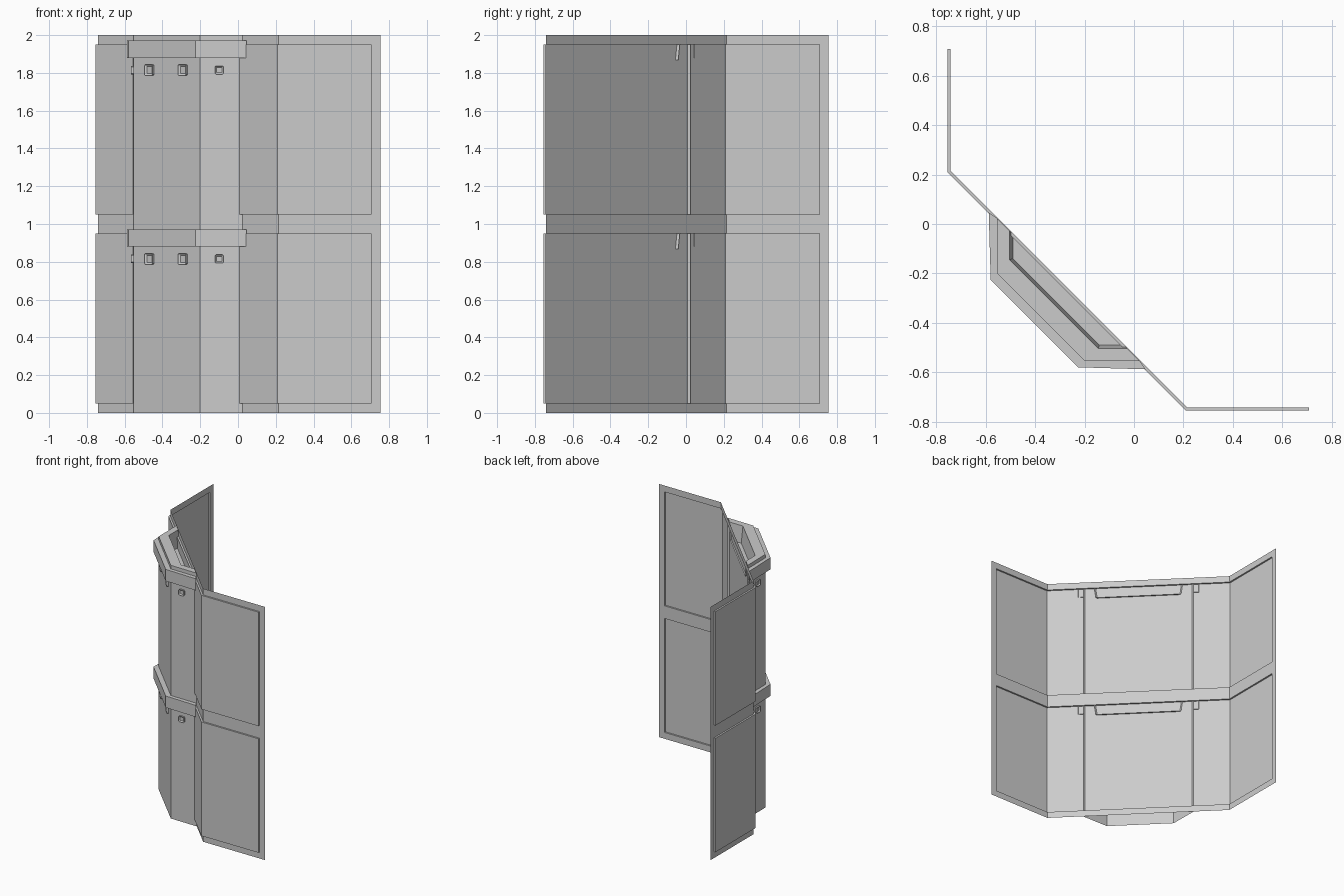
import bpy
import bmesh
from mathutils import Vector, Matrix

cube = bpy.data.objects.get("Cube")
if cube:
    bpy.data.objects.remove(cube, do_unlink=True)

# Single painted-metal grey
grey = bpy.data.materials.new("metal_grey")
grey.use_nodes = True
colour = (0.6, 0.6, 0.6, 1)
grey.diffuse_color = colour
grey.node_tree.nodes["Principled BSDF"].inputs["Base Color"].default_value = colour


def finish(bm, name):
    bmesh.ops.remove_doubles(bm, verts=bm.verts, dist=0.0005)
    bmesh.ops.recalc_face_normals(bm, faces=bm.faces)
    mesh = bpy.data.meshes.new(name)
    bm.to_mesh(mesh)
    bm.free()
    mesh.materials.append(grey)
    obj = bpy.data.objects.new(name, mesh)
    bpy.context.collection.objects.link(obj)
    return obj


def mirrored(half):
    """Complete a plan path by reflecting it across the diagonal x = y."""
    return half + [(y, x) for x, y in reversed(half)]


def quad(bm, *points):
    return bm.faces.new([bm.verts.new(p) for p in points])


def loft(bm, rings):
    """Join successive (plan path, height) rings with quads."""
    for (p, z0), (q, z1) in zip(rings, rings[1:]):
        for i in range(len(p) - 1):
            quad(bm, (*p[i], z0), (*p[i + 1], z0), (*q[i + 1], z1), (*q[i], z1))


# Folded wall sheet, with two panels pressed outwards across both folds
back = mirrored([(-0.742, 0.755), (-0.742, 0.708), (-0.742, 0.215)])
out = mirrored([(-0.755, 0.708), (-0.755, 0.209)])
inner = back[1:-1]
bm = bmesh.new()
for low, high in ((0, 0.05), (0.95, 1.05), (1.95, 2)):
    loft(bm, [(back, low), (back, high)])
for low, high in ((0.05, 0.95), (1.05, 1.95)):
    loft(bm, [(back[:2], low), (back[:2], high)])
    loft(bm, [(back[-2:], low), (back[-2:], high)])
    loft(bm, [(inner, low), (out, low), (out, high), (inner, high)])
    for end in (0, -1):
        quad(bm, (*inner[end], low), (*out[end], low),
             (*out[end], high), (*inner[end], high))
finish(bm, "wall_sheet")

# Plan paths of the duct housing
duct = mirrored([(-0.555, 0.024), (-0.552, -0.201)])
collar = mirrored([(-0.588, 0.046), (-0.58, -0.226)])
well_top = mirrored([(-0.503, -0.028), (-0.503, -0.145)])
well_floor = mirrored([(-0.49, -0.041), (-0.49, -0.14)])


def button(name, x, y, z, normal, size):
    """Raised square stud with a shallow recessed centre."""
    bm = bmesh.new()
    bmesh.ops.create_cube(bm, size=1, matrix=Matrix.Diagonal((size, size, 0.026, 1)))
    edges = [e for e in bm.edges
             if abs(e.verts[0].co.z - e.verts[1].co.z) > 0.01]
    bmesh.ops.bevel(bm, geom=edges, offset=size * 0.12, segments=1, affect='EDGES')
    front = max(bm.faces, key=lambda f: f.calc_center_median().z)
    bmesh.ops.inset_region(bm, faces=[front], thickness=size * 0.2)
    bmesh.ops.translate(bm, verts=front.verts, vec=(0, 0, -0.008))
    n = Vector(normal).normalized()
    up = Vector((0, 0, 1))
    turn = Matrix((up.cross(n), up, n)).transposed().to_4x4()
    bm.transform(Matrix.Translation((x, y, z)) @ turn)
    finish(bm, name)


for base, label in ((0, "lower"), (1, "upper")):
    # Open-bottomed duct with a sunken well in its top
    bm = bmesh.new()
    loft(bm, [(duct, base), (duct, base + 1),
              (well_top, base + 1), (well_floor, base + 0.868)])
    quad(bm, *[(*p, base + 0.868) for p in well_floor])
    finish(bm, label + "_duct")

    # Collar band around the duct
    bm = bmesh.new()
    loft(bm, [(duct, base + 0.88), (collar, base + 0.88),
              (collar, base + 0.972), (duct, base + 0.972)])
    finish(bm, label + "_collar")

    # Studs under the collar: one on each side face, two on the front face
    z = base + 0.815
    button(label + "_side_stud_right", -0.553, -0.1, z, (-1, 0, 0), 0.045)
    button(label + "_side_stud_left", -0.1, -0.553, z, (0, -1, 0), 0.045)
    for x, side in ((-0.465, "right"), (-0.288, "left")):
        button(label + "_front_stud_" + side, x, -0.753 - x, z, (-1, -1, 0), 0.06)
